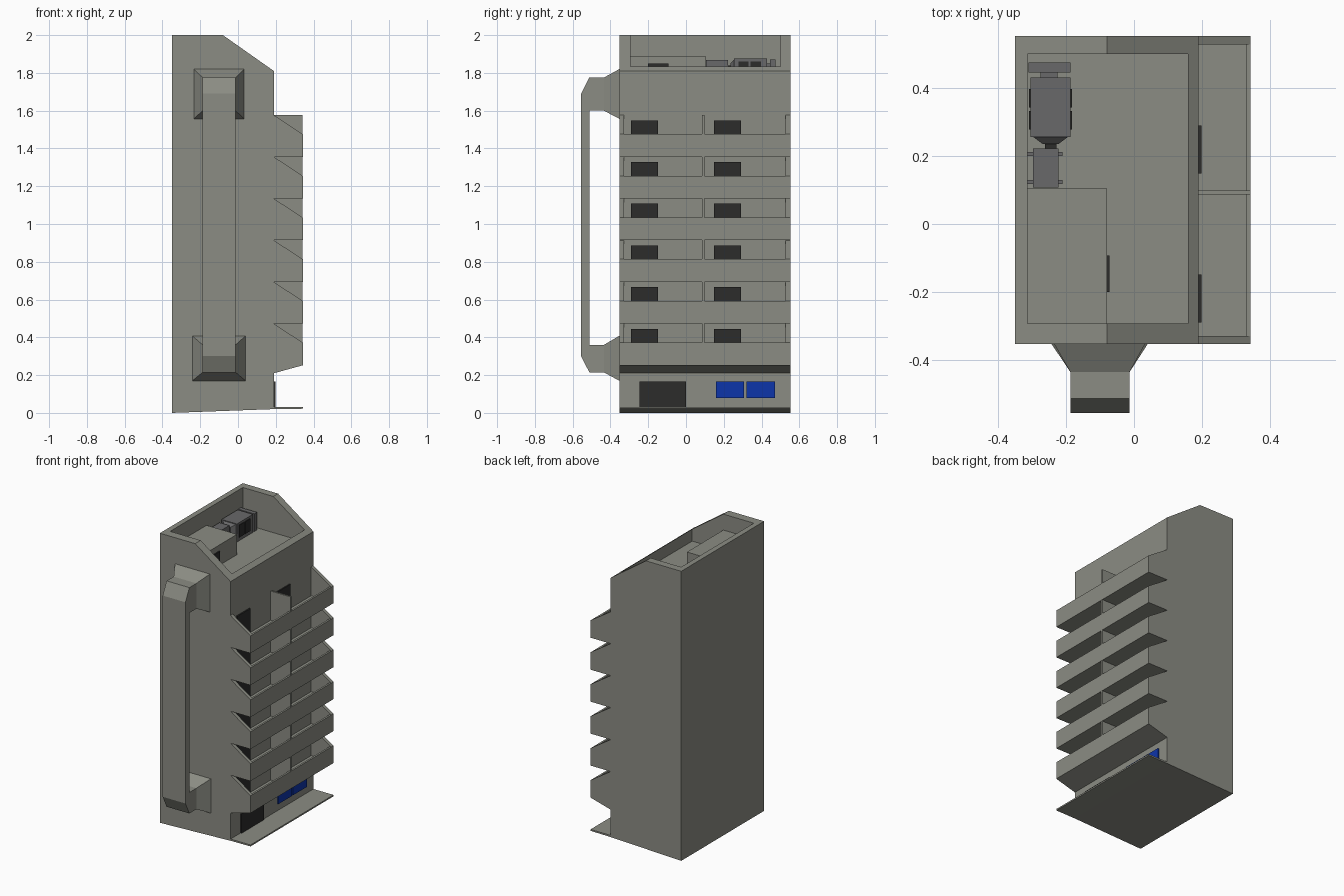
import bpy
import bmesh

old = bpy.data.objects.get("Cube")
if old:
    bpy.data.objects.remove(old, do_unlink=True)


def material(name, rgb):
    m = bpy.data.materials.new(name)
    m.use_nodes = True
    m.diffuse_color = (*rgb, 1)
    m.node_tree.nodes["Principled BSDF"].inputs["Base Color"].default_value = (*rgb, 1)
    return m


CONCRETE = material("warm grey concrete", (0.26, 0.265, 0.23))
DARK = material("near black", (0.025, 0.025, 0.024))
BLUE = material("blue glass", (0.004, 0.035, 0.40))
METAL = material("machine grey", (0.14, 0.14, 0.142))


def loft(name, ring_a, ring_b, mat):
    """Closed solid between two rings with the same number of points."""
    bm = bmesh.new()
    a = [bm.verts.new(p) for p in ring_a]
    b = [bm.verts.new(p) for p in ring_b]
    bm.faces.new(a)
    bm.faces.new(b)
    for i in range(len(a)):
        j = (i + 1) % len(a)
        bm.faces.new((a[i], a[j], b[j], b[i]))
    bmesh.ops.recalc_face_normals(bm, faces=bm.faces)
    mesh = bpy.data.meshes.new(name)
    bm.to_mesh(mesh)
    bm.free()
    mesh.materials.append(mat)
    ob = bpy.data.objects.new(name, mesh)
    bpy.context.collection.objects.link(ob)
    return ob


def prism_y(name, profile, y0, y1, mat=CONCRETE):
    return loft(name, [(x, y0, z) for x, z in profile], [(x, y1, z) for x, z in profile], mat)


def prism_x(name, profile, x0, x1, mat=CONCRETE):
    return loft(name, [(x0, y, z) for y, z in profile], [(x1, y, z) for y, z in profile], mat)


def box(name, x, y, z, mat=CONCRETE):
    return prism_y(name, [(x[0], z[0]), (x[1], z[0]), (x[1], z[1]), (x[0], z[1])], *y, mat)


BACK, WALL, RAIL = -0.35, 0.19, 0.343
Y0, Y1 = -0.353, 0.552
ROOF = 1.75

# Main block with a sloped parapet, hollowed out at the roof
body = prism_y("main_block", [(BACK, 0), (WALL, 0.02), (WALL, 1.81), (-0.08, 2), (BACK, 2)], Y0, Y1)
cutter = box("roof_cutter", (-0.313, 0.158), (-0.293, 0.5), (ROOF, 2.2))
cutter.hide_render = True
cut = body.modifiers.new("roof recess", "BOOLEAN")
cut.operation = "DIFFERENCE"
cut.solver = "EXACT"
cut.object = cutter
bpy.context.view_layer.objects.active = body
bpy.ops.object.modifier_apply(modifier=cut.name)
bpy.data.objects.remove(cutter, do_unlink=True)

# Ground apron
prism_y("ground_apron", [(WALL, 0.02), (RAIL, 0.022), (RAIL, 0.032), (WALL, 0.032)], Y0, Y1)

# Six balconies: floor, rail, sloped end panels and two doors each
for i in range(6):
    low = 0.252 + i * 0.2208
    top = low + 0.12
    inner = 0.21 if i == 0 else low
    prism_y(f"balcony_floor_{i}",
            [(WALL, inner), (RAIL, low), (RAIL, low + 0.02), (WALL, low + 0.02)], Y0, Y1)
    box(f"balcony_rail_{i}", (RAIL - 0.013, RAIL), (Y0, Y1), (low, top))
    side = [(WALL, inner), (RAIL, low), (RAIL, top), (WALL, top + 0.1)]
    for label, ya, yb in (("front", Y0, Y0 + 0.024), ("rear", Y1 - 0.024, Y1)):
        prism_y(f"balcony_{label}_end_{i}", side, ya, yb)
    for label, y in (("front", -0.29), ("rear", 0.148)):
        box(f"balcony_{label}_door_{i}", (WALL, WALL + 0.009), (y, y + 0.142),
            (low + 0.02, top + 0.073), DARK)

# Partition between the two rows of balconies
box("balcony_partition", (WALL, RAIL - 0.001), (0.086, 0.098), (0.26, 1.577))

# Ground floor entrance and windows
box("entrance_door", (WALL, WALL + 0.008), (-0.245, 0), (0.032, 0.165), DARK)
for label, y in (("front", 0.158), ("rear", 0.32)):
    box(f"ground_window_{label}", (WALL, WALL + 0.008), (y, y + 0.15), (0.08, 0.165), BLUE)

# Square duct on the front face, bent at both ends and flared into the wall
DX0, DX1, NECK, INNER, OUTER = -0.187, -0.013, -0.435, -0.512, -0.555
prism_x("duct_riser",
        [(INNER, 0.215), (OUTER, 0.3), (OUTER, 1.69), (INNER, 1.775)], DX0, DX1)


def ring(x0, x1, y, z0, z1):
    return [(x0, y, z0), (x1, y, z0), (x1, y, z1), (x0, y, z1)]


for label, z0, z1, outer in (
    ("lower", 0.215, 0.36, (-0.242, 0.04, Y0, 0.17, 0.408)),
    ("upper", 1.6, 1.775, (-0.234, 0.032, Y0, 1.557, 1.82)),
):
    box(f"duct_{label}_arm", (DX0, DX1), (INNER, NECK), (z0, z1))
    loft(f"duct_{label}_flare", ring(DX0, DX1, NECK, z0, z1), ring(*outer), CONCRETE)

# Stair house on the roof
box("stair_house", (-0.313, -0.08), (-0.293, 0.104), (ROOF, 1.89))
box("stair_house_door", (-0.08, -0.072), (-0.2, -0.092), (ROOF, 1.85), DARK)

# Roof machine: motor, shaft, fan cabinet and end unit
box("motor", (-0.297, -0.222), (0.107, 0.222), (1.775, 1.868), METAL)
for i, y in enumerate((0.118, 0.2)):
    box(f"motor_foot_{i}", (-0.313, -0.21), (y, y + 0.012), (ROOF, 1.785), METAL)
box("machine_shaft", (-0.262, -0.228), (0.222, 0.25), (1.805, 1.84), DARK)
loft("cabinet_cone", ring(-0.268, -0.222, 0.235, 1.8, 1.85),
     ring(-0.295, -0.195, 0.255, 1.785, 1.87), METAL)
box("fan_cabinet", (-0.304, -0.187), (0.255, 0.43), (ROOF, 1.875), METAL)
for i, y in enumerate((0.278, 0.342)):
    for label, x in (("left", -0.187), ("right", -0.309)):
        box(f"cabinet_{label}_grille_{i}", (x, x + 0.005), (y, y + 0.054), (1.775, 1.86), DARK)
box("cabinet_link", (-0.275, -0.225), (0.43, 0.445), (1.79, 1.85), METAL)
box("end_unit", (-0.31, -0.187), (0.445, 0.475), (ROOF, 1.872), METAL)
